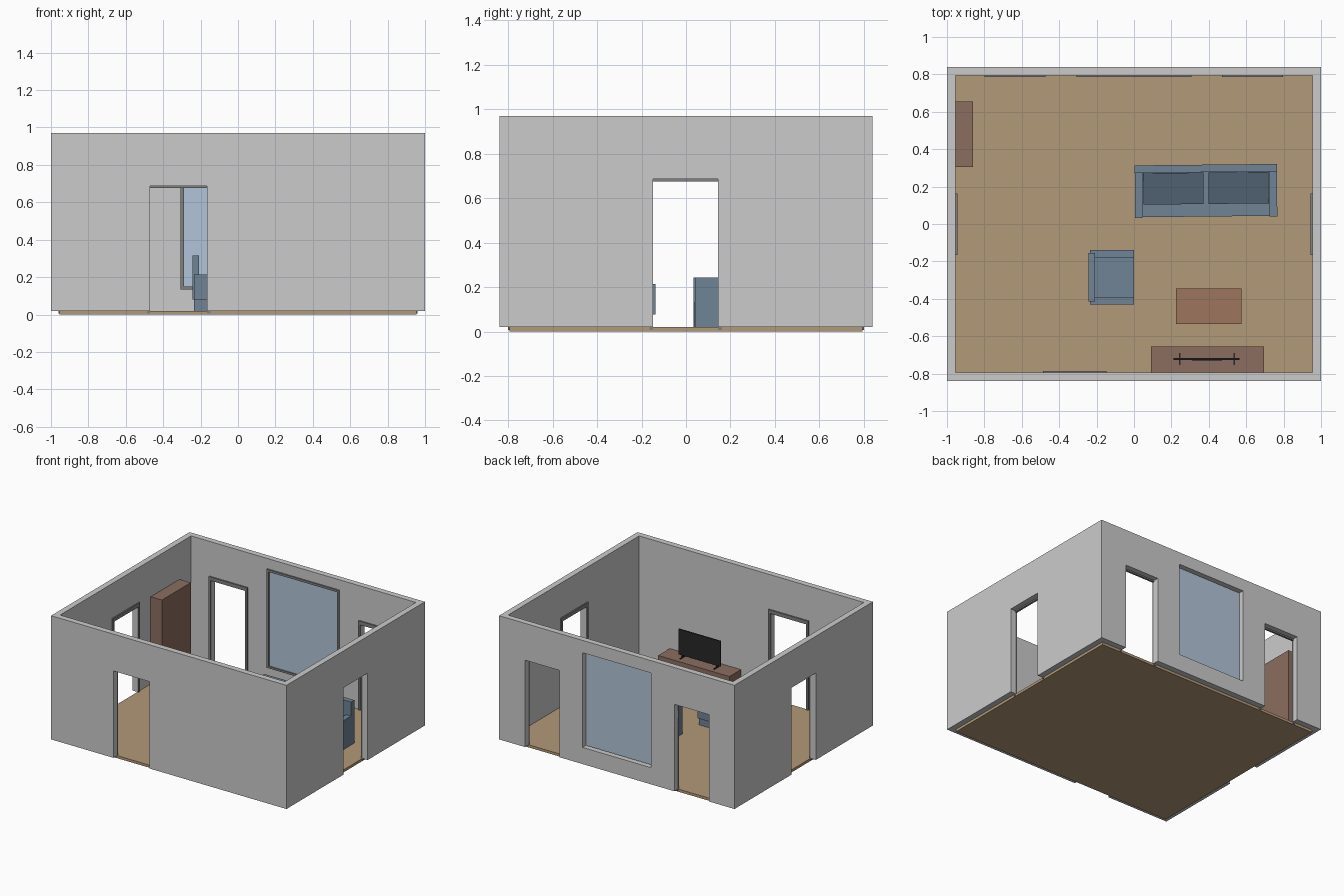
import bpy, bmesh
from math import radians
from mathutils import Matrix, Vector

if "Cube" in bpy.data.objects:
    bpy.data.objects.remove(bpy.data.objects["Cube"])


def mat(name, r, g, b):
    m = bpy.data.materials.new(name)
    m.diffuse_color = (r, g, b, 1)
    m.use_nodes = True
    m.node_tree.nodes["Principled BSDF"].inputs["Base Color"].default_value = m.diffuse_color
    return m


FLOOR = mat("floor_wood", 0.45, 0.32, 0.19)
FRAME = mat("frame_grey", 0.22, 0.22, 0.22)
GLASS = mat("window_glass", 0.45, 0.56, 0.70)
FABRIC = mat("blue_fabric", 0.16, 0.23, 0.30)
CUSHION = mat("dark_blue_fabric", 0.08, 0.12, 0.165)
WOOD = mat("dark_wood", 0.26, 0.155, 0.115)
TABLE = mat("table_wood", 0.34, 0.18, 0.11)
BLACK = mat("black_plastic", 0.02, 0.02, 0.02)


def boxes(name, specs, material=None):
    """One object made of boxes given as (x0, x1, y0, y1, z0, z1)."""
    bm = bmesh.new()
    for x0, x1, y0, y1, z0, z1 in specs:
        centre = Vector((x0 + x1, y0 + y1, z0 + z1)) / 2
        size = Matrix.Diagonal((x1 - x0, y1 - y0, z1 - z0, 1))
        bmesh.ops.create_cube(bm, size=1, matrix=Matrix.Translation(centre) @ size)
    me = bpy.data.meshes.new(name)
    bm.to_mesh(me)
    bm.free()
    ob = bpy.data.objects.new(name, me)
    bpy.context.collection.objects.link(ob)
    if material:
        me.materials.append(material)
    return ob


def cut(target, spec):
    cutter = boxes("cutter", [spec])
    mod = target.modifiers.new("cut", "BOOLEAN")
    mod.operation, mod.solver, mod.object = "DIFFERENCE", "EXACT", cutter
    bpy.context.view_layer.objects.active = target
    bpy.ops.object.modifier_apply(modifier=mod.name)
    bpy.data.objects.remove(cutter)


IX, IY = 0.955, 0.795      # inner wall faces
Z0, TOP = 0.02, 0.97
DOOR = 0.687

# Floor and hollow wall shell
boxes("floor", [(-IX, IX, -IY, IY, 0, Z0)], FLOOR)
walls = boxes("walls", [(-1, 1, -0.84, 0.84, Z0, TOP)])
cut(walls, (-IX, IX, -IY, IY, -1, 2))

# Openings: name, wall axis, side, start, end, bottom, top
openings = [
    ("front_door", "y", -1, -0.47, -0.165, None, DOOR),
    ("back_left_door", "y", 1, -0.783, -0.49, None, DOOR),
    ("back_right_door", "y", 1, 0.488, 0.78, None, DOOR),
    ("window", "y", 1, -0.29, 0.29, 0.148, 0.875),
    ("left_door", "x", -1, -0.148, 0.145, None, DOOR),
    ("right_door", "x", 1, -0.148, 0.145, None, DOOR),
]


def on_wall(axis, side, a, b, near, far, z0, z1):
    d0, d1 = sorted((side * near, side * far))
    return (a, b, d0, d1, z0, z1) if axis == "y" else (d0, d1, a, b, z0, z1)


for name, axis, side, a, b, z0, z1 in openings:
    inner = IY if axis == "y" else IX
    cut(walls, on_wall(axis, side, a, b, inner - 0.02, inner + 0.1,
                       -0.1 if z0 is None else z0, z1))
    # Casing around the opening on the room side
    near, far, w = inner - 0.01, inner + 0.005, 0.017
    low = 0.006 if z0 is None else z0 - w + 0.004
    lintel = z1 - 0.011 if z0 is None else z1
    parts = [(a - w, a, low, z1 + w), (b, b + w, low, z1 + w), (a, b, lintel, z1 + w)]
    if z0 is not None:
        parts.append((a, b, low, z0 + 0.002))
    boxes(name + "_frame",
          [on_wall(axis, side, p, q, near, far, r, s) for p, q, r, s in parts], FRAME)

boxes("window_pane", [(-0.29, 0.29, IY - 0.001, IY + 0.004, 0.149, 0.875)], GLASS)

# Sofa facing the front, turned very slightly
sofa = [
    boxes("sofa_base", [(-0.34, 0.34, -0.137, 0.10, Z0, 0.13)], FABRIC),
    boxes("sofa_arms", [(-0.38, -0.338, -0.14, 0.10, Z0, 0.243),
                        (0.338, 0.38, -0.14, 0.10, Z0, 0.243)], FABRIC),
    boxes("sofa_back", [(-0.38, 0.38, 0.10, 0.14, Z0, 0.35)], FABRIC),
    boxes("sofa_cushions", [(-0.335, -0.013, -0.07, 0.098, 0.13, 0.175),
                            (0.013, 0.335, -0.07, 0.098, 0.13, 0.175)], CUSHION),
]
for part in sofa:
    part.matrix_world = (Matrix.Translation((0.385, 0.177, 0))
                         @ Matrix.Rotation(radians(0.6), 4, "Z"))

# Armchair facing the right
boxes("armchair_base", [(-0.235, 0, -0.415, -0.155, Z0, 0.08)], FABRIC)
boxes("armchair_seat", [(-0.21, 0, -0.392, -0.177, 0.08, 0.14)], FABRIC)
boxes("armchair_arms", [(-0.235, 0, -0.43, -0.39, 0.077, 0.213),
                        (-0.235, 0, -0.178, -0.138, 0.077, 0.213)], FABRIC)
boxes("armchair_back", [(-0.242, -0.208, -0.415, -0.156, 0.08, 0.315)], FABRIC)

# Coffee table
tx0, tx1, ty0, ty1, leg = 0.225, 0.575, -0.535, -0.345, 0.025
boxes("coffee_table_top", [(tx0, tx1, ty0, ty1, 0.115, 0.14)], TABLE)
boxes("coffee_table_legs", [(x, x + leg, y, y + leg, Z0, 0.115)
                            for x in (tx0, tx1 - leg) for y in (ty0, ty1 - leg)], TABLE)

# Low cabinet and tall cupboard
boxes("media_cabinet", [(0.09, 0.695, -IY, -0.655, Z0, 0.175)], WOOD)
boxes("tall_cupboard", [(-IX, -0.86, 0.305, 0.655, Z0, 0.69)], WOOD)

# Television with rear housing and two feet
boxes("television_screen", [(0.21, 0.565, -0.726, -0.716, 0.195, 0.39)], BLACK)
boxes("television_housing", [(0.31, 0.47, -0.731, -0.726, 0.21, 0.31)], BLACK)
boxes("television_feet", [(x - 0.004, x + 0.004, -0.755, -0.69, 0.175, 0.181)
                          for x in (0.245, 0.535)]
      + [(x - 0.004, x + 0.004, -0.725, -0.717, 0.181, 0.197)
         for x in (0.245, 0.535)], BLACK)
